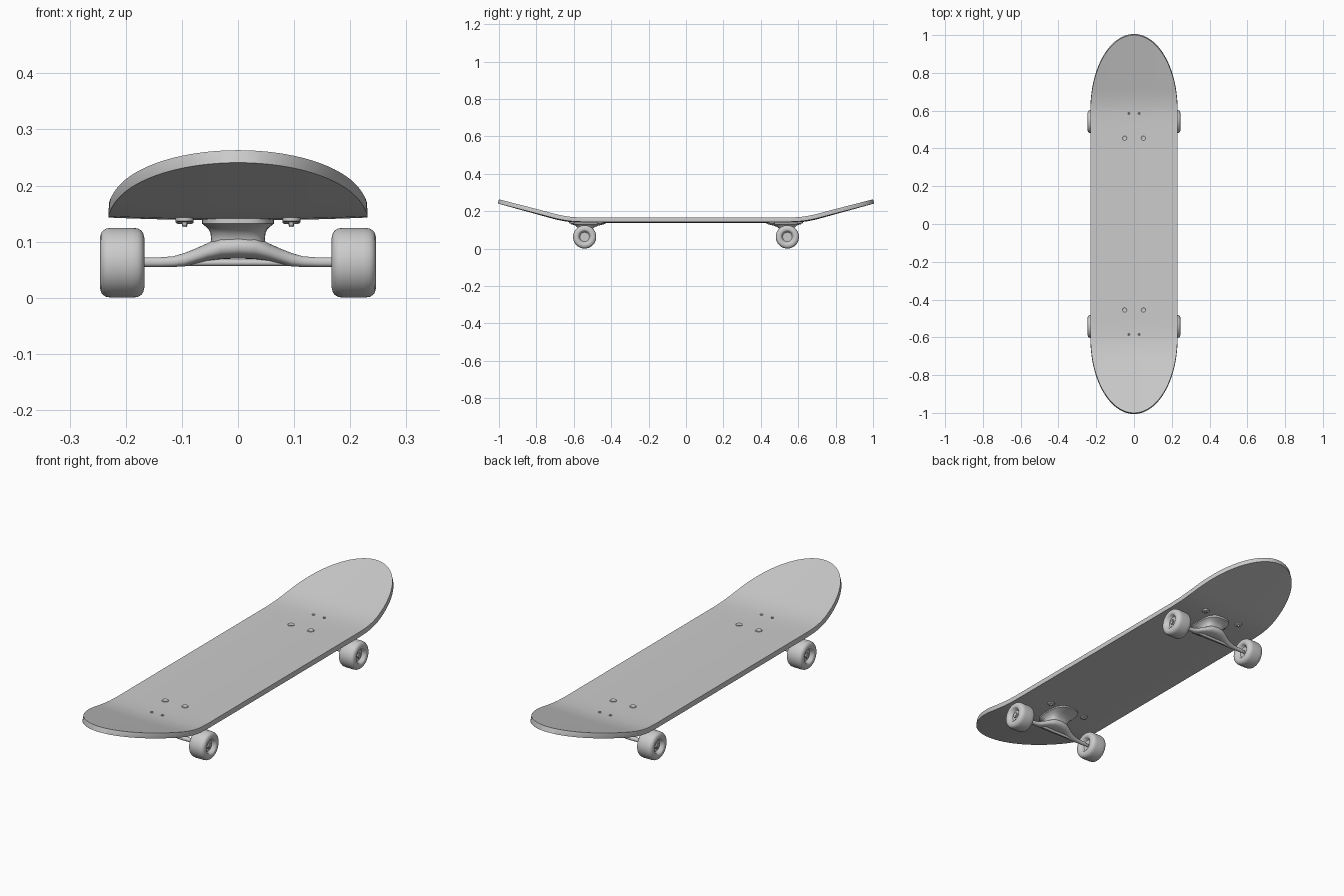
import bpy, bmesh, math

if "Cube" in bpy.data.objects:
    bpy.data.objects.remove(bpy.data.objects["Cube"])


def finish(name, bm, angle=40):
    bmesh.ops.remove_doubles(bm, verts=bm.verts, dist=1e-5)
    me = bpy.data.meshes.new(name)
    bm.to_mesh(me)
    bm.free()
    ob = bpy.data.objects.new(name, me)
    bpy.context.collection.objects.link(ob)
    bpy.ops.object.select_all(action='DESELECT')
    ob.select_set(True)
    bpy.context.view_layer.objects.active = ob
    bpy.ops.object.shade_smooth_by_angle(angle=math.radians(angle))
    return ob


def loft(name, rings, caps=True, closed=False, angle=40):
    """Skin a list of equal-length point rings."""
    bm = bmesh.new()
    vs = [[bm.verts.new(p) for p in r] for r in rings]
    n = len(rings[0])
    for k in range(len(vs) if closed else len(vs) - 1):
        a, b = vs[k], vs[(k + 1) % len(vs)]
        for i in range(n):
            bm.faces.new((a[i], a[(i + 1) % n], b[(i + 1) % n], b[i]))
    if caps and not closed:
        bm.faces.new(vs[0])
        bm.faces.new(vs[-1])
    bmesh.ops.recalc_face_normals(bm, faces=bm.faces)
    return finish(name, bm, angle)


def oval(a, b, power=2.0, n=32):
    """Points of a superellipse."""
    pts = []
    for i in range(n):
        t = 2 * math.pi * i / n
        c, s = math.cos(t), math.sin(t)
        pts.append((a * math.copysign(abs(c) ** (2 / power), c),
                    b * math.copysign(abs(s) ** (2 / power), s)))
    return pts


def lathe_x(name, profile, y, z, n=40, closed=False):
    """Revolve (x, radius) points about an axis along x."""
    return loft(name, [[(x, y + p, z + q) for p, q in oval(r, r, n=n)] for x, r in profile],
                closed=closed)


def peg(name, x, y, profile, n=16):
    """Revolve (z, radius) points about a vertical axis."""
    return loft(name, [[(x + p, y + q, z) for p, q in oval(r, r, n=n)] for z, r in profile])


# Deck shape
HALF_W = 0.23


def rise(y):
    t, a = max(0, (abs(y) - 0.55) / 0.45), 0.35
    f = t * t / (2 * a) if t < a else t - a / 2
    return 0.102 * f / (1 - a / 2)


def half_width(y):
    t = max(0, (abs(y) - 0.6) / 0.4)
    return HALF_W * math.sqrt(max(0, 1 - t * t))


def top_z(x, y):
    return 0.161 + rise(y) + 0.005 * (x / HALF_W) ** 2


# Deck: lens-ended sheet, thickened and edge-rounded
end = [0.6 + 0.4 * math.sin(math.pi / 2 * i / 28) for i in range(29)]
ys = [-y for y in reversed(end)] + [0.6 * i / 12 for i in range(-11, 12)] + end
NX = 20
bm = bmesh.new()
rows = []
for y in ys:
    w = half_width(y)
    if w < 1e-4:
        rows.append([bm.verts.new((0, y, top_z(0, y)))] * (NX + 1))
    else:
        xs = [w * math.sin(math.pi / 2 * (2 * j / NX - 1)) for j in range(NX + 1)]
        rows.append([bm.verts.new((x, y, top_z(x, y))) for x in xs])
for a, b in zip(rows, rows[1:]):
    for j in range(NX):
        bm.faces.new(list(dict.fromkeys((a[j], a[j + 1], b[j + 1], b[j]))))
deck = finish("deck", bm)
sol = deck.modifiers.new("thickness", 'SOLIDIFY')
sol.thickness, sol.offset = 0.023, -1
bev = deck.modifiers.new("round_edge", 'BEVEL')
bev.width, bev.segments = 0.005, 3
bev.limit_method, bev.angle_limit = 'ANGLE', math.radians(50)

AXLE_Y, AXLE_Z = 0.542, 0.0625
for s, end_name in ((-1, "front"), (1, "rear")):
    yc = s * AXLE_Y

    # Hanger: arched beam, (x, bottom, top, half depth)
    half = [(0, .070, .112, .045), (.03, .069, .110, .042), (.055, .066, .097, .032),
            (.075, .061, .088, .023), (.095, .056, .080, .016), (.115, .055, .074, .011),
            (.14, .055, .072, .0085), (.17, .055, .072, .0085)]
    stations = [(-x, b, t, d) for x, b, t, d in reversed(half[1:])] + half
    loft(end_name + "_hanger",
         [[(x, yc + p, (b + t) / 2 + q) for p, q in oval(d, (t - b) / 2, 2.3, 24)]
          for x, b, t, d in stations])

    # Neck flaring into the base plate: (z, half x, half y, centre y)
    neck = [(.088, .050, .036, .54), (.105, .048, .040, .538), (.115, .049, .048, .535),
            (.123, .053, .062, .53), (.129, .060, .082, .525), (.132, .064, .092, .522),
            (.142, .064, .092, .522)]
    loft(end_name + "_base_plate",
         [[(p, s * c + q, z) for p, q in oval(a, b, 3)] for z, a, b, c in neck])

    # Axle
    lathe_x(end_name + "_axle", [(-.238, .006), (.238, .006)], yc, AXLE_Z, 16)

    for m, side in ((-1, "left"), (1, "right")):
        tag = end_name + "_" + side
        # Wheel: ring profile with recessed hubs on both faces
        edge = [(.022, .008), (.022, .025), (.025, .028), (.036, .032), (.039, .037),
                (.0395, .045), (.0375, .053), (.034, .0575), (.028, .061), (.018, .0622)]
        prof = edge + [(-x, r) for x, r in reversed(edge)]
        lathe_x(tag + "_wheel", [(m * .2065 + x, r) for x, r in prof], yc, AXLE_Z, 48, True)
        # Bearing and axle nut
        lathe_x(tag + "_bearing", [(m * .226, .019), (m * .231, .019), (m * .231, .012)],
                yc, AXLE_Z, 24)
        lathe_x(tag + "_axle_nut", [(m * .229, .012), (m * .237, .012)], yc, AXLE_Z, 6)

        # Bolt heads on the top of the deck
        for bx, by, r in ((.05, .455, .015), (.027, .585, .006)):
            z = top_z(bx, by)
            peg(tag + "_bolt_head", m * bx, s * by,
                [(z - .004, r), (z + .002, r), (z + .003, r * .8), (z + .001, r * .5)])
        # Washers and nuts under the deck
        for by in (.46, .61):
            z = top_z(.095, by) - .022
            peg(tag + "_under_nut", m * .095, s * by,
                [(z, .016), (z - .006, .016), (z - .008, .013), (z - .008, .005),
                 (z - .014, .004)])
